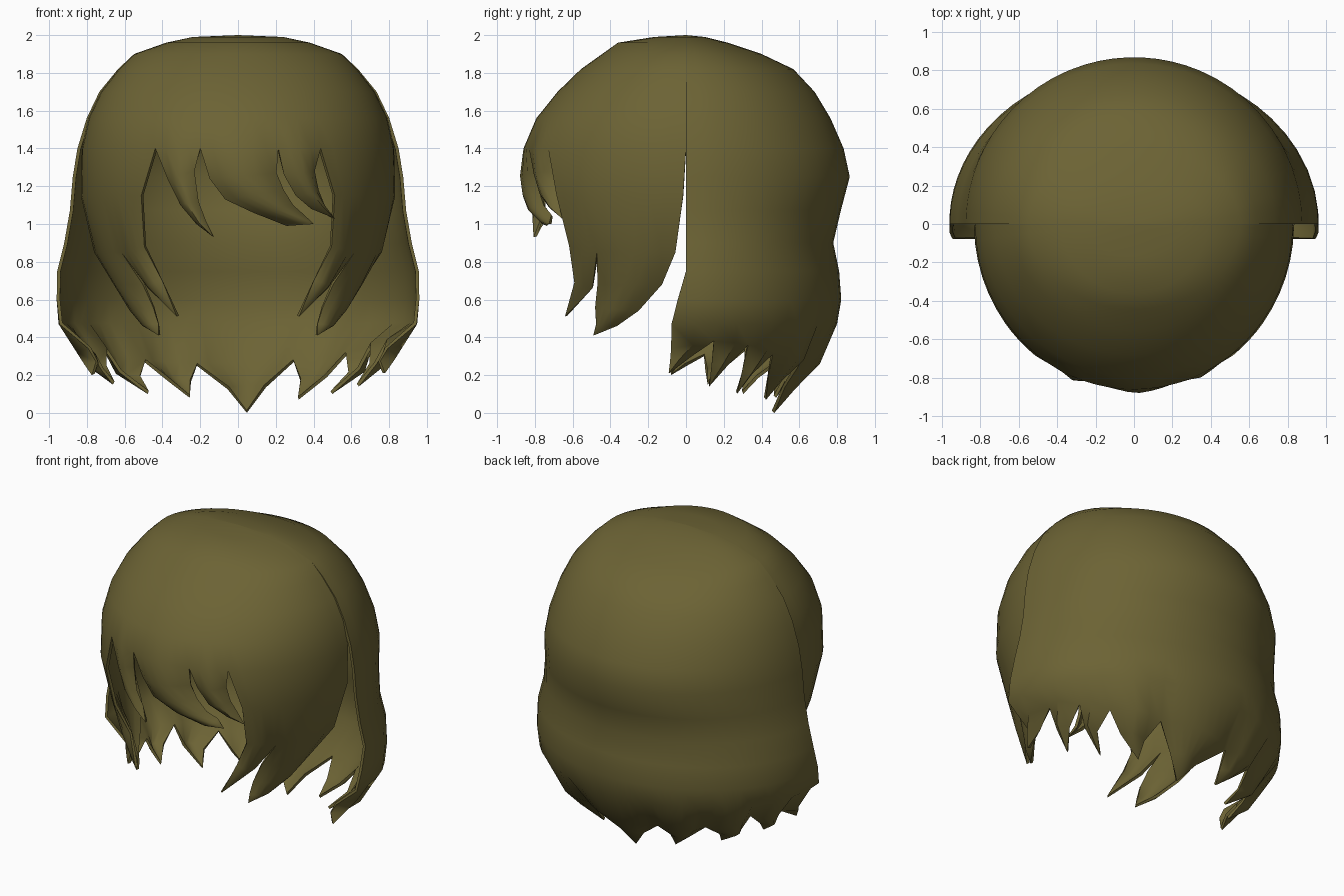
import bpy, bmesh
from math import sin, cos, radians

if "Cube" in bpy.data.objects:
    bpy.data.objects.remove(bpy.data.objects["Cube"])

hair = bpy.data.materials.new("olive_hair")
hair.diffuse_color = (0.15, 0.125, 0.035, 1)
hair.use_nodes = True
hair.node_tree.nodes["Principled BSDF"].inputs["Base Color"].default_value = hair.diffuse_color

# Shell profiles as (height, radius): sideways and front/back
FRONT_X = [(2, 0), (1.99, .24), (1.96, .38), (1.9, .55), (1.75, .7), (1.52, .81), (1.3, .84),
           (1.1, .83), (.95, .79), (.8, .75), (.68, .7), (.55, .65), (.41, .64)]
FRONT_Y = [(2, 0), (1.99, .17), (1.96, .36), (1.81, .57), (1.66, .72), (1.48, .85), (1.25, .88),
           (1.1, .865), (.9, .81), (.7, .78), (.51, .74), (.41, .65)]
BACK_X = [(2, 0), (1.99, .24), (1.96, .38), (1.9, .55), (1.75, .71), (1.52, .82), (1.32, .87),
          (1.1, .885), (.9, .92), (.7, .97), (.47, .95), (.33, .86), (.2, .78), (.1, .57), (0, .45)]
BACK_Y = [(2, 0), (1.99, .1), (1.94, .3), (1.84, .55), (1.68, .7), (1.46, .82), (1.26, .87),
          (1.07, .82), (.9, .78), (.66, .83), (.5, .81), (.29, .74), (.15, .6), (0, .47)]
DOME = [2, 1.99, 1.96, 1.9, 1.82, 1.7, 1.56]


def radius(table, z):
    for (z0, r0), (z1, r1) in zip(table, table[1:]):
        if z >= z1:
            return r0 + (r1 - r0) * (z0 - z) / (z0 - z1)
    return table[-1][1]


def strand(bm, rows, tx, ty, split, curl):
    """Lock from the crown to a tip; rows hold (left angle, z, right angle, z).
    Angles run from the front towards +x. Edges curl inward from row 'split'."""
    a, b = rows[0][0], rows[0][2]
    n = 2 * max(1, round((b - a) / 11))
    full = [(a, z, b, z) for z in DOME] + rows
    grid = []
    for i, (la, lz, ra, rz) in enumerate(full):
        line = []
        for j in range(n + 1):
            u = j / n
            ang, z = radians(la + (ra - la) * u), lz + (rz - lz) * u
            k = 0
            if i >= len(DOME) + split and i < len(full) - 1:
                k = curl * (2 * u - 1) ** 2
            rx, ry = radius(tx, z), radius(ty, z)
            s = 1 - k
            line.append(bm.verts.new((rx * s * sin(ang), -ry * s * cos(ang), z)))
        grid.append(line)
    for p, q in zip(grid, grid[1:]):
        for j in range(n):
            bm.faces.new((p[j], q[j], q[j + 1], p[j + 1]))


def mirrored(rows):
    return [(-ra, rz, -la, lz) for la, lz, ra, rz in rows]


def finish(bm, name):
    bmesh.ops.remove_doubles(bm, verts=bm.verts, dist=1e-4)
    mesh = bpy.data.meshes.new(name)
    bm.to_mesh(mesh)
    bm.free()
    ob = bpy.data.objects.new(name, mesh)
    bpy.context.collection.objects.link(ob)
    mesh.materials.append(hair)
    mod = ob.modifiers.new("thickness", 'SOLIDIFY')
    mod.thickness = 0.018
    mod.offset = -1
    bpy.ops.object.select_all(action='DESELECT')
    bpy.context.view_layer.objects.active = ob
    ob.select_set(True)
    bpy.ops.object.modifier_apply(modifier=mod.name)
    bpy.ops.object.shade_smooth_by_angle(angle=radians(50))


# Front hair: three swept bangs
bm = bmesh.new()
bangs = [
    [(-32, 1.4, -14, 1.4), (-28, 1.23, -17, 1.28), (-23, 1.1, -15.5, 1.12),
     (-17, 1.0, -13, 1.02), (-9.5, .93, -9.5, .93)],
    [(-14, 1.4, 15, 1.4), (-11, 1.24, 15, 1.27), (-5, 1.13, 18, 1.18), (6, 1.06, 22, 1.1),
     (20, .99, 27, 1.05), (30, 1.0, 30, 1.0)],
    [(15, 1.4, 32, 1.4), (18, 1.26, 31, 1.28), (23, 1.15, 33, 1.18), (30, 1.08, 36, 1.1),
     (39, 1.03, 39, 1.03)],
]
for rows in bangs:
    strand(bm, rows, FRONT_X, FRONT_Y, 1, .06)

# Front hair: two long locks on each side of the face
inner = [(32, 1.4, 54, 1.4), (38, 1.15, 54, 1.15), (40, .88, 54, .85), (37, .7, 47, .66),
         (30, .51, 30, .51)]
outer = [(54, 1.4, 90, 1.4), (54, 1.15, 89, 1.15), (54, .85, 86, .85), (50, .68, 80, .68),
         (47, .56, 69, .54), (44, .47, 56, .46), (41, .41, 41, .41)]
for rows in (inner, outer):
    strand(bm, rows, FRONT_X, FRONT_Y, 3, .06)
    strand(bm, mirrored(rows), FRONT_X, FRONT_Y, 3, .06)
finish(bm, "front_hair")

# Back hair: full shell ending in a row of pointed tips
bm = bmesh.new()
notches = [(90, .2), (102, .38), (118, .36), (132, .31), (157, .27), (197, .25), (221, .27),
           (243, .33), (262, .3), (270, .2)]
tips = [(82, .21), (102, .14), (119, .1), (143, .07), (174, 0), (208, .08), (237, .1),
        (259, .15), (277, .2)]
for i, (ta, tz) in enumerate(tips):
    (la, lz), (ra, rz) = notches[i], notches[i + 1]
    rows = [(la, z, ra, z) for z in (1.4, 1.25, 1.07, .9, .75)]
    for z, swing in ((.6, 3), (.47, 5.5)):      # open edges sweep forward
        rows.append((la - swing * (i == 0), z, ra + swing * (i == 8), z))
    l = (la, lz) if i else (83.5, .34)
    r = (ra, rz) if i < 8 else (276.5, .34)
    rows.append((*l, *r))
    rows.append(((l[0] + ta) / 2, (l[1] + tz) / 2, (r[0] + ta) / 2, (r[1] + tz) / 2))
    rows.append((ta, tz, ta, tz))
    strand(bm, rows, BACK_X, BACK_Y, 7, .08)
finish(bm, "back_hair")
